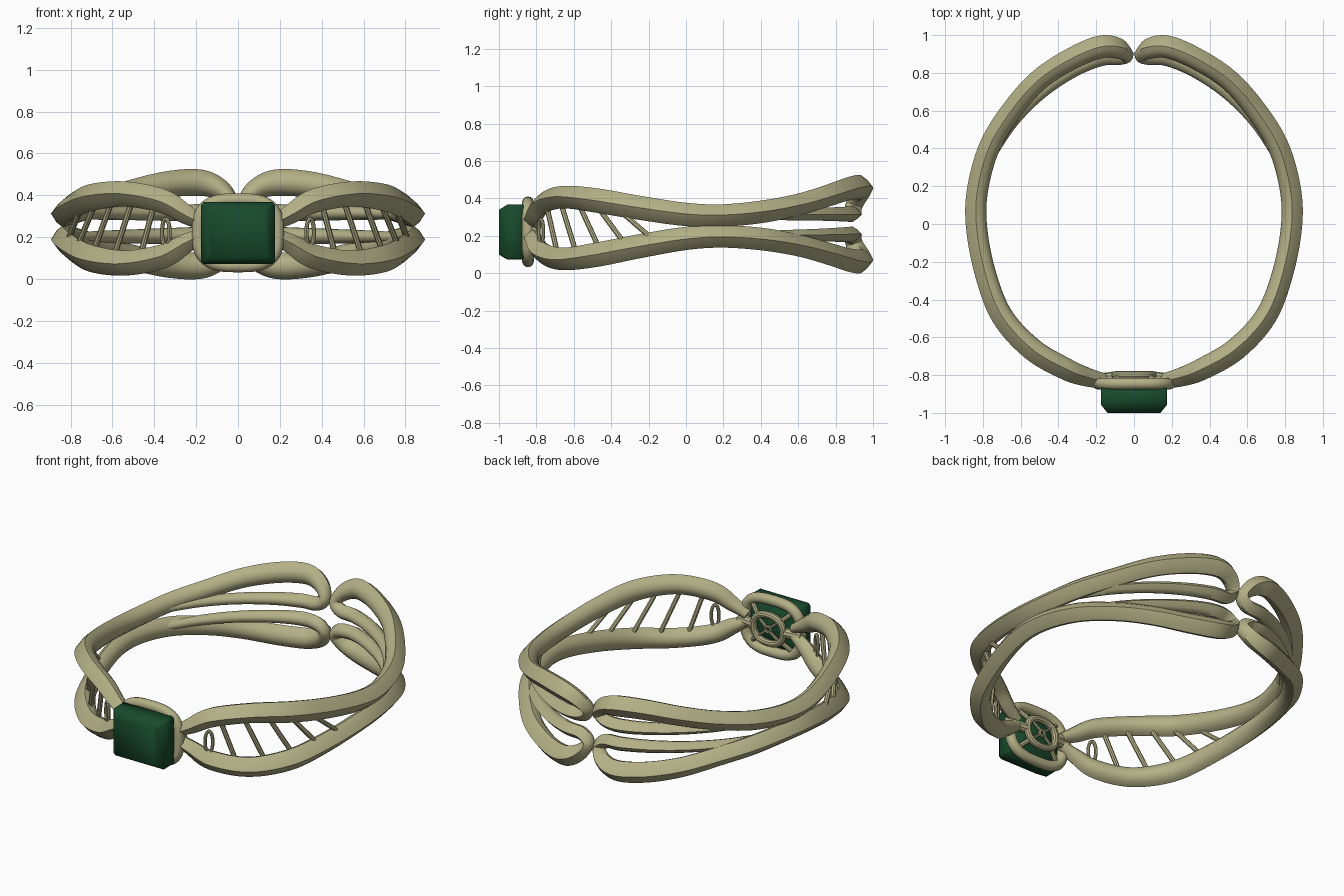
import bpy, bmesh, math
from mathutils import Vector

if "Cube" in bpy.data.objects:
    bpy.data.objects.remove(bpy.data.objects["Cube"])


def material(name, color):
    m = bpy.data.materials.new(name)
    m.diffuse_color = color
    m.use_nodes = True
    m.node_tree.nodes["Principled BSDF"].inputs["Base Color"].default_value = m.diffuse_color
    return m


METAL = material("pale_gold", (0.45, 0.43, 0.24, 1))
GREEN = material("green_gem", (0.009, 0.068, 0.025, 1))
DROP = -0.018   # setting sits a little below the middle of the band


def pos(x, y, dz):
    # the whole piece leans up slightly toward the back
    return Vector((x, y, 0.25 + 0.013 * y + dz))


def finish(name, bm, mat, angle=35):
    bmesh.ops.recalc_face_normals(bm, faces=bm.faces)
    me = bpy.data.meshes.new(name)
    bm.to_mesh(me)
    bm.free()
    ob = bpy.data.objects.new(name, me)
    bpy.context.collection.objects.link(ob)
    me.materials.append(mat)
    bpy.ops.object.select_all(action='DESELECT')
    ob.select_set(True)
    bpy.context.view_layer.objects.active = ob
    bpy.ops.object.shade_smooth_by_angle(angle=math.radians(angle))
    return ob


def skin(bm, rings, closed=False):
    vs = [[bm.verts.new(p) for p in r] for r in rings]
    n = len(vs[0])
    for i in range(len(vs) if closed else len(vs) - 1):
        a, b = vs[i], vs[(i + 1) % len(vs)]
        for j in range(n):
            k = (j + 1) % n
            bm.faces.new((a[j], a[k], b[k], b[j]))
    if not closed:
        bm.faces.new(vs[0])
        bm.faces.new(vs[-1])


def spline(rows, steps):
    out = []
    n = len(rows)
    for i in range(n - 1):
        p = [rows[max(0, min(n - 1, i + k))] for k in (-1, 0, 1, 2)]
        for s in range(steps):
            t = s / steps
            out.append([0.5 * (2 * b + (c - a) * t + (2 * a - 5 * b + 4 * c - d) * t * t
                               + (3 * b - a - 3 * c + d) * t ** 3) for a, b, c, d in zip(*p)])
    out.append(list(rows[-1]))
    return out


def tube(name, pts, r, closed=False, sides=10):
    bm = bmesh.new()
    rings = []
    n = len(pts)
    for i, p in enumerate(pts):
        a = pts[(i - 1) % n] if closed else pts[max(0, i - 1)]
        b = pts[(i + 1) % n] if closed else pts[min(n - 1, i + 1)]
        t = (b - a).normalized()
        u = Vector((0.02, 1, 0.01))
        u = (u - t * u.dot(t)).normalized()
        v = t.cross(u)
        rings.append([p + (u * math.cos(q) + v * math.sin(q)) * r
                      for q in (2 * math.pi * k / sides for k in range(sides))])
    skin(bm, rings, closed)
    return finish(name, bm, METAL)


# strand path: x, y, height from middle, radial half-size, vertical half-size;
# front joint -> side -> back curl -> thin inner branch
PATH = [(.16, -.83, .02, .04, .03), (.25, -.81, .07, .05, .047), (.36, -.768, .132, .058, .058),
        (.54, -.662, .165, .060, .060), (.70, -.485, .146, .058, .065), (.79, -.25, .103, .056, .064),
        (.835, 0, .064, .056, .062), (.825, .2, .056, .056, .06), (.76, .42, .075, .056, .06),
        (.64, .61, .112, .056, .058), (.50, .765, .157, .056, .06), (.33, .875, .192, .058, .063),
        (.18, .937, .198, .06, .063), (.085, .93, .165, .056, .05), (.037, .90, .105, .046, .036),
        (.08, .89, .062, .048, .042), (.18, .885, .055, .05, .042), (.33, .82, .055, .047, .038),
        (.50, .70, .056, .042, .034), (.65, .54, .056, .036, .03), (.77, .34, .056, .025, .025)]
SECTION = [(1, .05), (.52, .62), (0, 1), (-.5, .82), (-.86, .45), (-1, 0),
           (-.86, -.45), (-.5, -.82), (0, -1), (.52, -.62)]


def strand(name, sx, sz):
    rows = spline(PATH, 7)
    pts = [Vector(r[:3]) for r in rows]
    bm = bmesh.new()
    rings = []
    for i, (p, row) in enumerate(zip(pts, rows)):
        t = (pts[min(i + 1, len(pts) - 1)] - pts[max(i - 1, 0)]).normalized()
        out = Vector((p.x, p.y, 0)).normalized()
        out = (out - t * out.dot(t)).normalized()
        up = out.cross(t)
        ring = []
        for a, b in SECTION:
            q = p + out * a * row[3] + up * b * row[4]
            ring.append(pos(q.x * sx, q.y, q.z * sz))
        rings.append(ring)
    skin(bm, rings)
    finish(name, bm, METAL, 48)


for sx, side in ((1, "right"), (-1, "left")):
    strand(f"upper_strand_{side}", sx, 1)
    strand(f"lower_strand_{side}", sx, -1)
    # slanted bars between the strands
    bars = [((.40, -.745, .12), (.465, -.69, -.125)), ((.51, -.665, .12), (.59, -.59, -.125)),
            ((.61, -.565, .11), (.69, -.465, -.11)), ((.69, -.465, .10), (.765, -.33, -.085)),
            ((.755, -.35, .085), (.81, -.19, -.055))]
    for i, (a, b) in enumerate(bars):
        tube(f"bar_{side}_{i + 1}", [pos(a[0] * sx, *a[1:]), pos(b[0] * sx, *b[1:])], .014, sides=8)
    # small oval loop beside the setting
    loop = [pos(sx * (.345 + .018 * math.cos(q)), -.775 + .012 * math.cos(q), DROP + .066 * math.sin(q))
            for q in (2 * math.pi * k / 28 for k in range(28))]
    tube(f"oval_loop_{side}", loop, .010, True, 8)


def superloop(y, hx, hz, power, n=56):
    out = []
    for k in range(n):
        q = 2 * math.pi * k / n
        c, s = math.cos(q), math.sin(q)
        out.append(pos(hx * math.copysign(abs(c) ** power, c), y,
                       DROP + hz * math.copysign(abs(s) ** power, s)))
    return out


# setting: rim, back ring, hub, spokes and struts
tube("setting_rim", superloop(-.845, .19, .158, .66), .031, True, 12)
tube("setting_back_ring", superloop(-.80, .10, .085, .85), .021, True)
tube("setting_hub", superloop(-.795, .018, .018, 1, 20), .009, True, 8)
for sx in (1, -1):
    tube(f"joint_{'right' if sx > 0 else 'left'}",
         [pos(sx * .10, -.81, DROP), pos(sx * .21, -.825, DROP)], .03)
    for sz in (1, -1):
        tag = f"{'right' if sx > 0 else 'left'}_{'top' if sz > 0 else 'bottom'}"
        tube(f"spoke_{tag}", [pos(sx * .012, -.795, DROP + sz * .012),
                              pos(sx * .078, -.799, DROP + sz * .064)], .009, sides=8)
        tube(f"strut_{tag}", [pos(sx * .08, -.81, DROP + sz * .066),
                              pos(sx * .15, -.845, DROP + sz * .13)], .014, sides=8)


# step-cut gem with clipped corners
def gem_ring(y, hx, hz, c):
    return [pos(x, y, DROP + z) for x, z in
            ((hx, hz - c), (hx - c, hz), (c - hx, hz), (-hx, hz - c),
             (-hx, c - hz), (c - hx, -hz), (hx - c, -hz), (hx, c - hz))]


bm = bmesh.new()
skin(bm, [gem_ring(*r) for r in ((-.808, .06, .045, .015), (-.84, .13, .105, .02), (-.872, .176, .147, .012),
                                 (-.955, .176, .147, .012), (-1, .14, .12, .012))])
finish("gem", bm, GREEN, 60)
